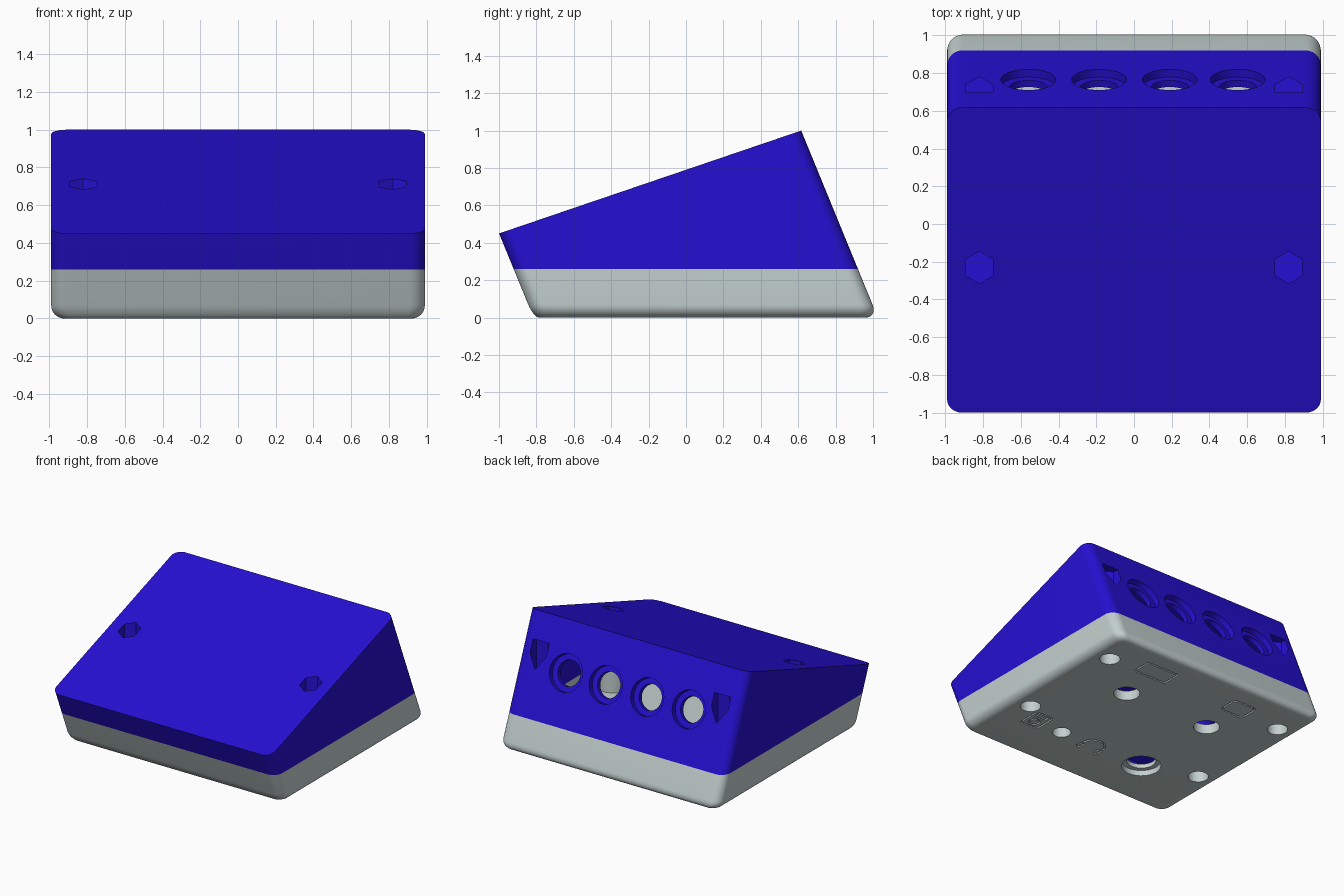
import bpy, bmesh, math
from mathutils import Vector

if "Cube" in bpy.data.objects:
    bpy.data.objects.remove(bpy.data.objects["Cube"])

SHEAR = -0.41                       # the walls lean towards the front as they rise
FRONT, BACK, HALF_X, SEAM = -0.815, 1.026, 0.99, 0.26


def material(name, rgb):
    m = bpy.data.materials.new(name)
    m.diffuse_color = (*rgb, 1)
    m.use_nodes = True
    m.node_tree.nodes["Principled BSDF"].inputs["Base Color"].default_value = m.diffuse_color
    return m


blue = material("deep_blue", (0.019, 0.005, 0.65))
grey = material("light_grey", (0.55, 0.635, 0.625))


def make(name, bm, mat=None):
    bmesh.ops.recalc_face_normals(bm, faces=bm.faces)
    me = bpy.data.meshes.new(name)
    bm.to_mesh(me)
    bm.free()
    ob = bpy.data.objects.new(name, me)
    bpy.context.collection.objects.link(ob)
    if mat:
        me.materials.append(mat)
    else:
        ob.hide_render = True
    return ob


def rounded(hx, y0, y1, r, n=10):
    """Rounded rectangle, as a list of (x, y)."""
    pts = []
    for cx, cy, a0 in ((hx - r, y1 - r, 0), (r - hx, y1 - r, 90),
                       (r - hx, y0 + r, 180), (hx - r, y0 + r, 270)):
        for i in range(n + 1):
            a = math.radians(a0 + 90 * i / n)
            pts.append((cx + r * math.cos(a), cy + r * math.sin(a)))
    return pts


def loft(name, loops, mat=None):
    bm = bmesh.new()
    rings = [[bm.verts.new(p) for p in loop] for loop in loops]
    n = len(rings[0])
    for a, b in zip(rings, rings[1:]):
        for i in range(n):
            bm.faces.new((a[i], a[(i + 1) % n], b[(i + 1) % n], b[i]))
    bm.faces.new(rings[0][::-1])
    bm.faces.new(rings[-1])
    return make(name, bm, mat)


def level(pts, z):
    return [(x, y + SHEAR * z, z) for x, y in pts]


def sloped(pts, drop=0.0):
    """Carry the outline along the leaning walls up to the sloping top."""
    out = []
    for x, y in pts:
        z = (0.7903 - drop + 0.3403 * y) / 1.1395
        out.append((x, y + SHEAR * z, z))
    return out


def cylinder(start, end, r, sides=48):
    start, end = Vector(start), Vector(end)
    bm = bmesh.new()
    bmesh.ops.create_cone(bm, cap_ends=True, segments=sides, radius1=r, radius2=r,
                          depth=(end - start).length)
    ob = make("cutter", bm)
    ob.rotation_mode = 'QUATERNION'
    if abs((end - start).x) + abs((end - start).y) > 1e-6:
        ob.rotation_quaternion = (end - start).to_track_quat('Z', 'Y')
    ob.location = (start + end) / 2
    return ob


def band(outer, inner, closed=True, depth=0.012):
    """Thin groove cutter lying in the underside."""
    bm = bmesh.new()
    rows = [[bm.verts.new((x, y, z)) for x, y in pts]
            for pts, z in ((outer, -0.02), (inner, -0.02), (inner, depth), (outer, depth))]
    n = len(outer)
    for k in range(4):
        a, b = rows[k], rows[(k + 1) % 4]
        for i in range(n if closed else n - 1):
            j = (i + 1) % n
            bm.faces.new((a[i], a[j], b[j], b[i]))
    if not closed:
        bm.faces.new([r[0] for r in rows])
        bm.faces.new([r[-1] for r in rows])
    return make("cutter", bm)


def frame(cx, cy, hx, hy, r, w=0.012):
    def shift(pts):
        return [(x + cx, y + cy) for x, y in pts]
    return band(shift(rounded(hx, -hy, hy, r, 6)),
                shift(rounded(hx - w, w - hy, hy - w, r - w, 6)))


def arc(cx, cy, r, a0, a1, n=16):
    return [(cx + r * math.cos(math.radians(a0 + (a1 - a0) * i / n)),
             cy + r * math.sin(math.radians(a0 + (a1 - a0) * i / n))) for i in range(n + 1)]


def cut(ob, cutters, keep=False):
    for c in cutters:
        m = ob.modifiers.new("cut", 'BOOLEAN')
        m.operation, m.solver, m.object = 'DIFFERENCE', 'EXACT', c
    bpy.context.view_layer.update()
    dg = bpy.context.evaluated_depsgraph_get()
    me = bpy.data.meshes.new_from_object(ob.evaluated_get(dg))
    ob.modifiers.clear()
    ob.data = me
    if not keep:
        for c in cutters:
            bpy.data.objects.remove(c)


# outer shells
outline = rounded(HALF_X, FRONT, BACK, 0.08)
lid = loft("blue_sloped_lid", [level(outline, SEAM), sloped(outline)], blue)

loops = []
for i in range(9):                  # rounded bottom edge
    t = math.radians(90 * i / 8)
    f = 1 - math.sin(t)
    pts = rounded(HALF_X - 0.07 * f, FRONT + 0.03 * f, BACK - 0.066 * f, 0.08 - 0.03 * f)
    loops.append(level(pts, 0.07 * (1 - math.cos(t))))
base = loft("grey_base_tray", loops + [level(outline, SEAM)], grey)

# hollow inside, leaving four screw posts
posts = [(sx * 0.82, y) for sx in (-1, 1) for y in (-0.23, 0.695)]
inner = rounded(HALF_X - 0.08, FRONT + 0.09, BACK - 0.09, 0.05)
cavity = loft("cavity_cutter", [level(inner, 0.08), sloped(inner, 0.09)])
cut(cavity, [cylinder((x, y, 0), (x, y, 1.2), 0.125) for x, y in posts])
cut(lid, [cavity], keep=True)
cut(base, [cavity])

# lid: hexagonal nut pockets and stepped round sockets in the back wall
cutters = [cylinder((x, y, 0.52), (x, y, 0.80), 0.085, 6) for x, y in posts]
normal = Vector((0, 1, 0.41)).normalized()
for x in (-0.56, -0.185, 0.19, 0.55):
    c = Vector((x, 0.765, 0.637))
    cutters.append(cylinder(c - normal * 0.045, c + normal * 0.1, 0.145))
    cutters.append(cylinder(c - normal * 0.13, c + normal * 0.05, 0.10))
cut(lid, cutters)

# base: screw holes, button holes and shallow outline grooves underneath
cutters = [cylinder((x, y, -0.1), (x, y, 0.14), 0.077) for x, y in posts]
for x, y, r in ((0.39, 0.38, 0.098), (-0.39, 0.38, 0.098),
                (0.39, -0.38, 0.07), (-0.39, -0.38, 0.11)):
    cutters.append(cylinder((x, y, -0.1), (x, y, 0.12), r))
cutters.append(cylinder((-0.39, -0.38, -0.1), (-0.39, -0.38, 0.045), 0.147))
cutters += [frame(0.42, 0.76, 0.15, 0.085, 0.02),
            frame(-0.40, 0.74, 0.11, 0.09, 0.04),
            frame(0.65, -0.36, 0.085, 0.10, 0.025),
            frame(0.65, -0.39, 0.045, 0.045, 0.045),
            frame(0.65, -0.305, 0.05, 0.028, 0.016),
            band(arc(0.08, -0.39, 0.10, 0, 180), arc(0.08, -0.39, 0.085, 0, 180), False),
            frame(-0.005, -0.43, 0.02, 0.035, 0.018),
            frame(0.165, -0.43, 0.02, 0.035, 0.018)]
cut(base, cutters)

# smooth shading with sharp edges kept
for ob in (lid, base):
    bpy.ops.object.select_all(action='DESELECT')
    ob.select_set(True)
    bpy.context.view_layer.objects.active = ob
    bpy.ops.object.shade_smooth_by_angle(angle=math.radians(30))
